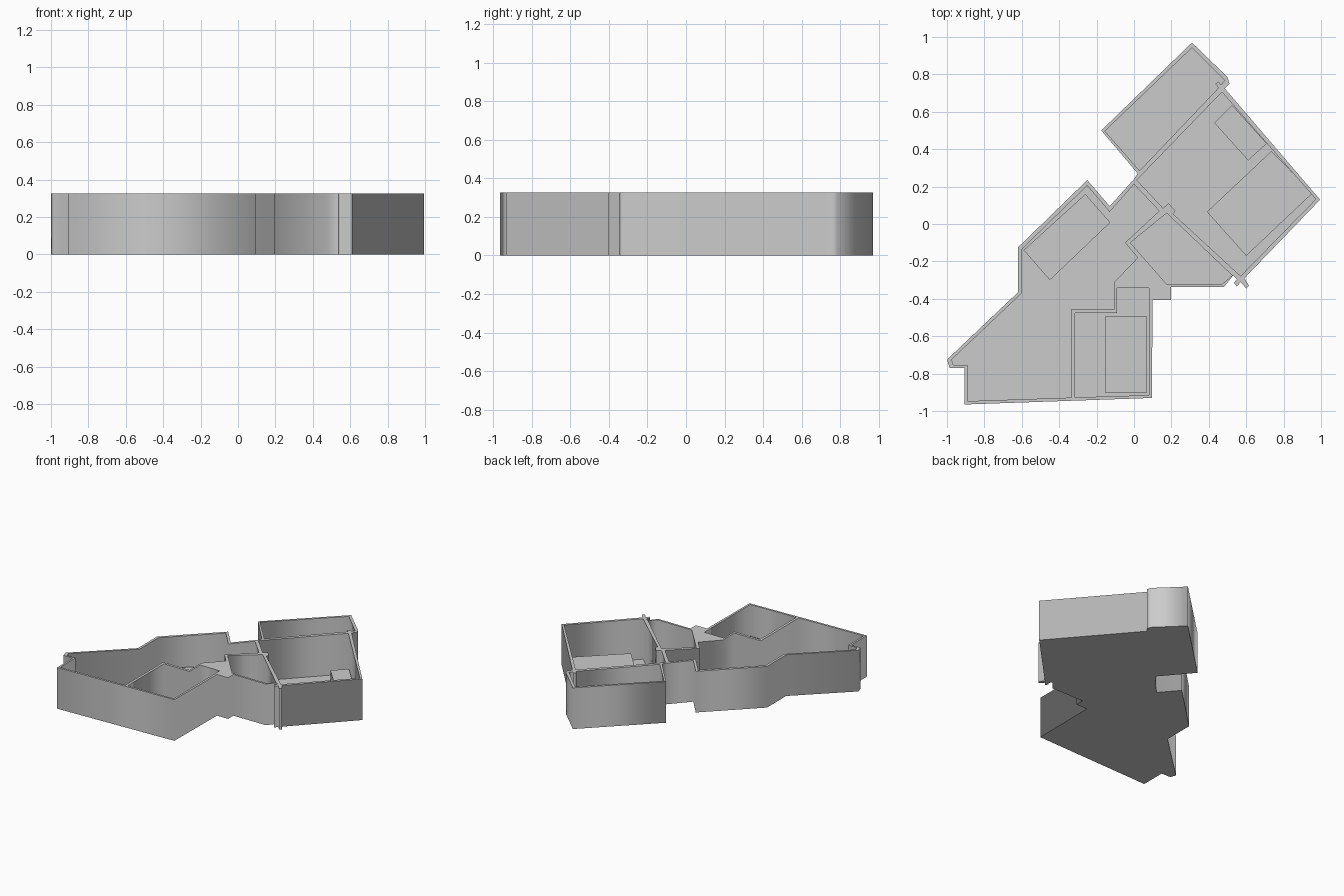
import bpy

WALL_H = 0.325
FLOOR_H = 0.006
FURNITURE_H = 0.085


def prism(name, loops, z0, z1):
    """Extrude a filled 2D outline; extra loops become holes."""
    cu = bpy.data.curves.new(name, 'CURVE')
    cu.dimensions = '2D'
    cu.fill_mode = 'BOTH'
    cu.extrude = (z1 - z0) / 2
    for pts in loops:
        sp = cu.splines.new('POLY')
        sp.points.add(len(pts) - 1)
        for p, (x, y) in zip(sp.points, pts):
            p.co = (x, y, 0, 1)
        sp.use_cyclic_u = True
    ob = bpy.data.objects.new(name, cu)
    ob.location.z = (z0 + z1) / 2
    bpy.context.collection.objects.link(ob)
    bpy.ops.object.select_all(action='DESELECT')
    ob.select_set(True)
    bpy.context.view_layer.objects.active = ob
    bpy.ops.object.convert(target='MESH')
    return bpy.context.object


# Outer footprint of the apartment
outline = [
    (0.31, 0.97), (0.50, 0.785), (0.51, 0.75), (0.485, 0.725), (0.995, 0.13),
    (0.59, -0.29), (0.615, -0.33), (0.60, -0.345), (0.57, -0.31),
    (0.55, -0.335), (0.535, -0.315), (0.55, -0.295), (0.53, -0.275),
    (0.48, -0.338), (0.197, -0.338), (0.197, -0.405), (0.10, -0.405),
    (0.095, -0.93), (-0.905, -0.965), (-0.905, -0.77), (-0.985, -0.77),
    (-1.0, -0.725), (-0.62, -0.365), (-0.62, -0.125), (-0.25, 0.235),
    (-0.13, 0.095), (0.0, 0.24), (0.02, 0.27), (-0.175, 0.50)]

# Inner edges of each room
balcony_room = [
    (0.31, 0.942), (0.485, 0.768), (0.465, 0.745), (0.45, 0.762),
    (0.435, 0.748), (0.452, 0.728), (0.03, 0.285), (-0.155, 0.497)]
right_room = [
    (0.015, 0.235), (0.47, 0.705), (0.972, 0.133), (0.57, -0.278),
    (0.208, 0.055), (0.222, 0.07), (0.185, 0.11), (0.155, 0.085)]
bath_room = [
    (-0.02, -0.10), (0.175, 0.058), (0.525, -0.275), (0.47, -0.322),
    (0.175, -0.322)]
small_bedroom = [
    (-0.09, -0.343), (0.08, -0.343), (0.08, -0.915), (-0.315, -0.927),
    (-0.315, -0.475), (-0.09, -0.475)]
living_room = [
    (-0.335, -0.928), (-0.89, -0.947), (-0.89, -0.755), (-0.965, -0.755),
    (-0.975, -0.725), (-0.60, -0.37), (-0.60, -0.135), (-0.25, 0.205),
    (-0.13, 0.065), (0.0, 0.212), (0.135, 0.07), (-0.048, -0.10),
    (0.02, -0.18), (-0.105, -0.31), (-0.105, -0.455), (-0.335, -0.455)]

prism("walls", [outline, balcony_room, right_room, bath_room,
                small_bedroom, living_room], 0, WALL_H)
prism("floor", [outline], 0, FLOOR_H)

# Low furniture blocks
furniture = {
    "large_bed": [(0.39, 0.065), (0.60, -0.17), (0.955, 0.165), (0.735, 0.39)],
    "low_cabinet": [(0.43, 0.54), (0.525, 0.635), (0.71, 0.43), (0.61, 0.34)],
    "sofa": [(-0.26, 0.16), (-0.127, 0.008), (-0.45, -0.30), (-0.59, -0.14)],
    "small_bed": [(-0.155, -0.495), (0.07, -0.495), (0.07, -0.90), (-0.155, -0.90)],
}
for name, pts in furniture.items():
    prism(name, [pts], FLOOR_H, FURNITURE_H)
